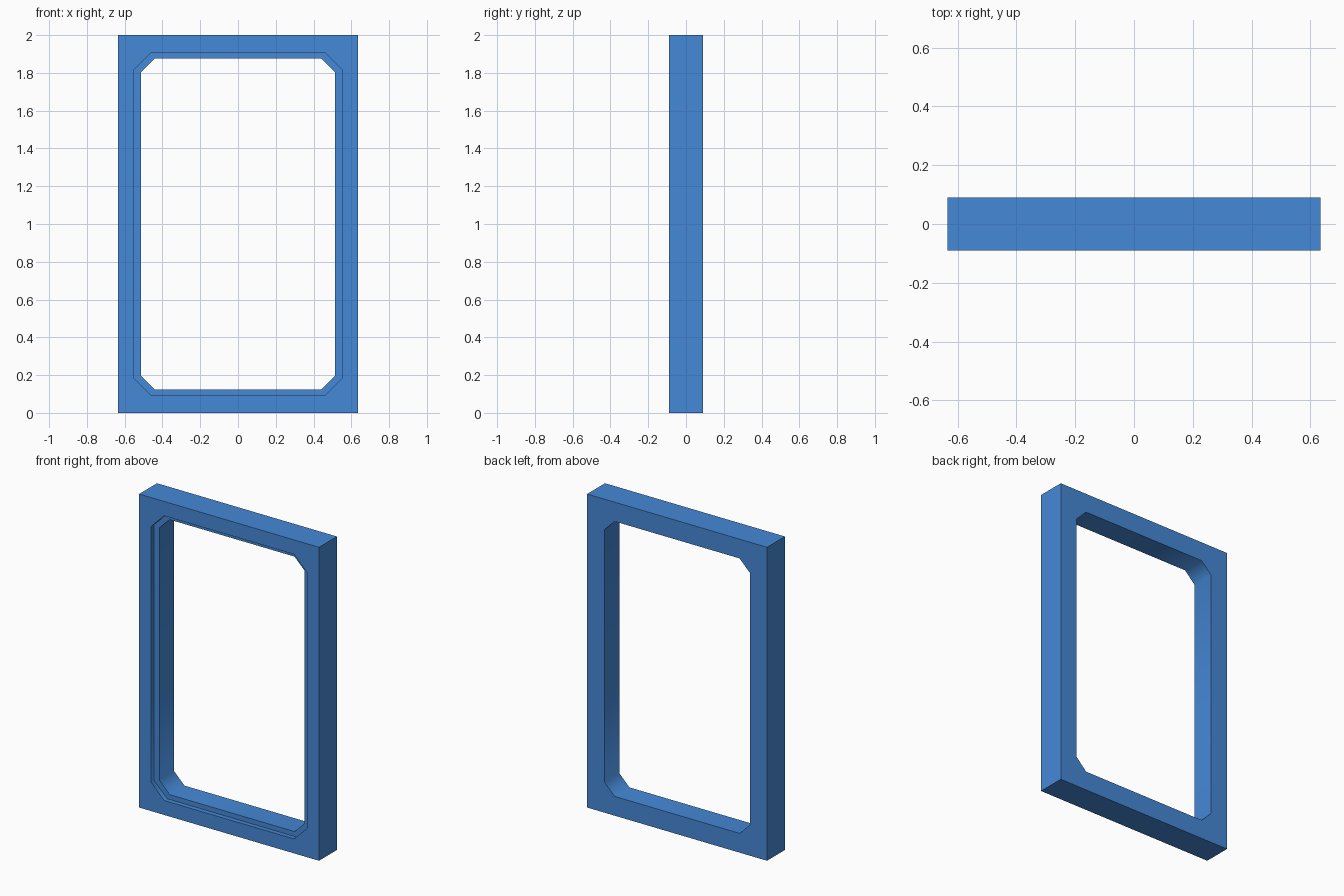
import bpy, bmesh, math

if "Cube" in bpy.data.objects:
    bpy.data.objects.remove(bpy.data.objects["Cube"])

HALF_DEPTH = 0.09
REBATE_Y = -0.06
CORNERS = [(-1, -1), (1, -1), (1, 1), (-1, 1)]

bm = bmesh.new()


def rect_ring(hw, hh, y):
    """Four corners, counter-clockwise seen from the front."""
    return [bm.verts.new((sx * hw, y, 1 + sz * hh)) for sx, sz in CORNERS]


def chamfer_ring(hw, hh, c, y):
    """Eight corners: two for each chamfered corner."""
    ring = []
    for sx, sz in CORNERS:
        pair = [(sx * hw, sz * (hh - c)), (sx * (hw - c), sz * hh)]
        if sx * sz < 0:
            pair.reverse()
        ring += [bm.verts.new((x, y, 1 + z)) for x, z in pair]
    return ring


def bridge(a, b):
    n = len(a)
    for i in range(n):
        j = (i + 1) % n
        bm.faces.new((a[i], a[j], b[j], b[i]))


def face_plate(outer, inner):
    """Flat face between the square outline and the chamfered opening."""
    for i in range(4):
        j = (i + 1) % 4
        bm.faces.new((outer[i], inner[2 * i + 1], inner[2 * i]))
        bm.faces.new((outer[i], outer[j], inner[2 * j], inner[2 * i + 1]))


# Outer block
outer_back = rect_ring(0.635, 1.0, HALF_DEPTH)
outer_front = rect_ring(0.635, 1.0, -HALF_DEPTH)
bridge(outer_back, outer_front)

# Shallow front rebate and through opening
rebate_front = chamfer_ring(0.55, 0.908, 0.092, -HALF_DEPTH)
rebate_deep = chamfer_ring(0.55, 0.908, 0.092, REBATE_Y)
opening_front = chamfer_ring(0.513, 0.877, 0.072, REBATE_Y)
opening_back = chamfer_ring(0.513, 0.877, 0.072, HALF_DEPTH)
face_plate(outer_front, rebate_front)
bridge(rebate_front, rebate_deep)
bridge(rebate_deep, opening_front)
bridge(opening_front, opening_back)
face_plate(outer_back, opening_back)

bmesh.ops.recalc_face_normals(bm, faces=bm.faces[:])
mesh = bpy.data.meshes.new("window_frame")
bm.to_mesh(mesh)
bm.free()
frame = bpy.data.objects.new("window_frame", mesh)
bpy.context.collection.objects.link(frame)

# Blue finish
blue = bpy.data.materials.new("blue_finish")
blue.diffuse_color = (0.06, 0.25, 0.68, 1)
blue.use_nodes = True
blue.node_tree.nodes["Principled BSDF"].inputs["Base Color"].default_value = blue.diffuse_color
mesh.materials.append(blue)

# Soft chamfers, sharp right angles
bpy.context.view_layer.objects.active = frame
frame.select_set(True)
bpy.ops.object.shade_smooth_by_angle(angle=math.radians(50))
